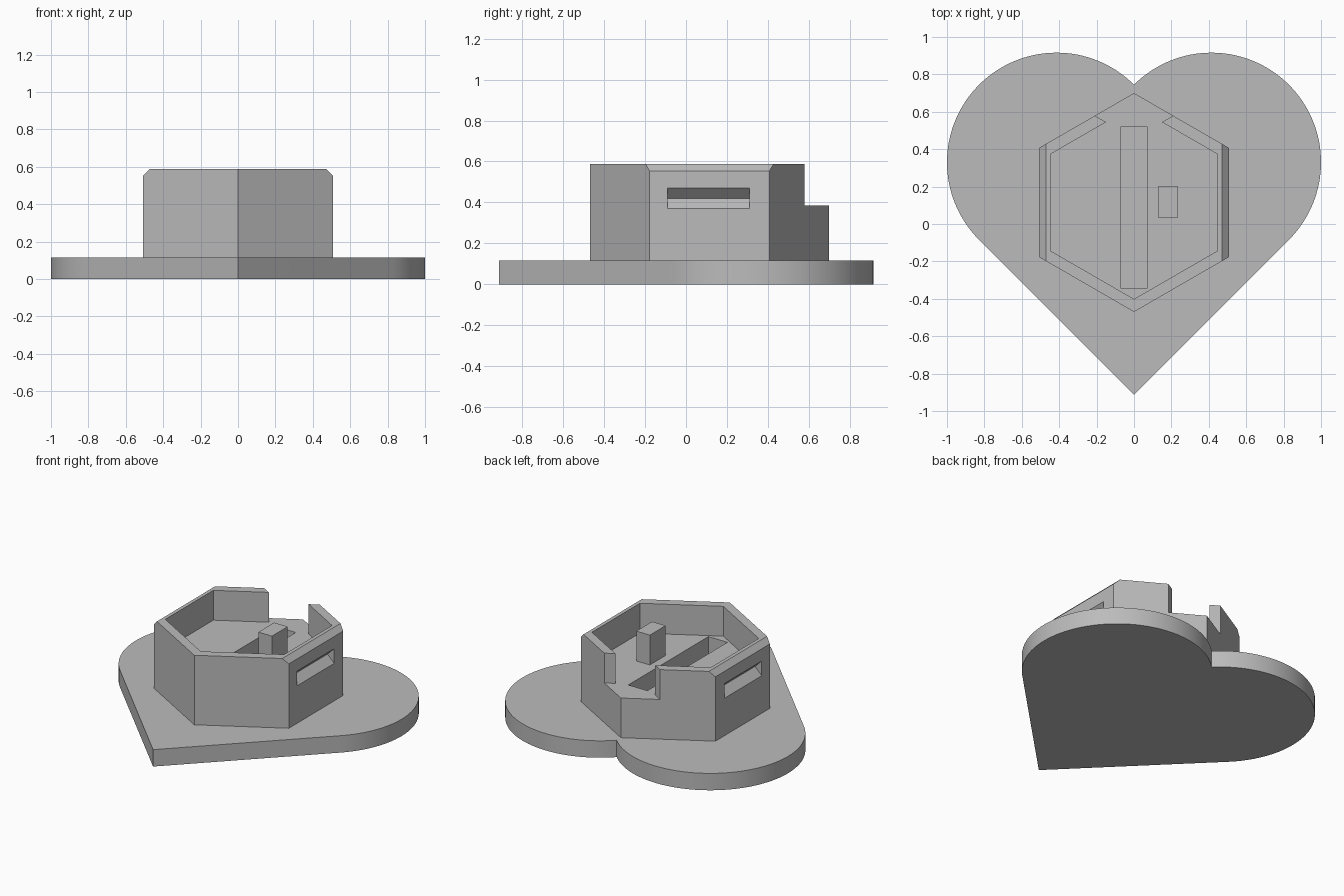
import bpy, bmesh, math

cube = bpy.data.objects.get("Cube")
if cube:
    bpy.data.objects.remove(cube, do_unlink=True)

BASE_TOP, FLOOR, TOP = 0.115, 0.385, 0.588
CENTRE_Y = 0.115

grey = bpy.data.materials.new("plain grey")
grey.use_nodes = True
grey.diffuse_color = (0.5, 0.5, 0.5, 1)
grey.node_tree.nodes["Principled BSDF"].inputs["Base Color"].default_value = (0.5, 0.5, 0.5, 1)


def prism(name, outline, z0, z1):
    """Extrude a flat xy outline from z0 up to z1."""
    bm = bmesh.new()
    face = bm.faces.new([bm.verts.new((x, y, z0)) for x, y in outline])
    new = bmesh.ops.extrude_face_region(bm, geom=[face])["geom"]
    bmesh.ops.translate(bm, vec=(0, 0, z1 - z0),
                        verts=[v for v in new if isinstance(v, bmesh.types.BMVert)])
    bmesh.ops.recalc_face_normals(bm, faces=bm.faces)
    mesh = bpy.data.meshes.new(name)
    bm.to_mesh(mesh)
    bm.free()
    mesh.materials.append(grey)
    obj = bpy.data.objects.new(name, mesh)
    bpy.context.collection.objects.link(obj)
    return obj


def rect(x0, x1, y0, y1):
    return [(x0, y0), (x1, y0), (x1, y1), (x0, y1)]


def hexagon(r):
    angles = [math.radians(30 + 60 * i) for i in range(6)]
    return [(r * math.cos(a), CENTRE_Y + r * math.sin(a)) for a in angles]


def activate(obj):
    bpy.ops.object.select_all(action="DESELECT")
    obj.select_set(True)
    bpy.context.view_layer.objects.active = obj


def cut(obj, cutter):
    cutter.hide_render = True
    mod = obj.modifiers.new("cut", "BOOLEAN")
    mod.operation, mod.solver, mod.object = "DIFFERENCE", "EXACT", cutter
    activate(obj)
    bpy.ops.object.modifier_apply(modifier=mod.name)
    bpy.data.objects.remove(cutter, do_unlink=True)


# Heart base: two round lobes running tangent into a right-angled point
R, CX, CY = 0.586, 0.414, 0.33
cleft = math.pi - math.acos(CX / R)
start = -math.pi / 4
steps = 64
lobe = []
for i in range(steps + 1):
    a = start + (cleft - start) * i / steps
    lobe.append((CX + R * math.cos(a), CY + R * math.sin(a)))
lobe[-1] = (0, lobe[-1][1])
mirrored = [(-x, y) for x, y in reversed(lobe[:-1])]
heart = prism("heart_base", [(0, CY - R * math.sqrt(2) - CX)] + lobe + mirrored, 0, BASE_TOP)
activate(heart)
bpy.ops.object.shade_smooth_by_angle(angle=math.radians(30))

# Hexagonal housing with the two side rims chamfered
housing = prism("hex_housing", hexagon(0.585), BASE_TOP - 0.02, TOP)
bm = bmesh.new()
bm.from_mesh(housing.data)
rims = [e for e in bm.edges
        if all(v.co.z > TOP - 0.01 for v in e.verts)
        and abs(e.verts[0].co.x + e.verts[1].co.x) > 0.9]
bmesh.ops.bevel(bm, geom=rims, offset=0.035, segments=1, affect="EDGES")
bm.to_mesh(housing.data)
bm.free()

# Hollow tray, rear opening and long floor slot
cut(housing, prism("tray_cutter", hexagon(0.516), FLOOR, 1))
cut(housing, prism("rear_opening_cutter", [(0, 0.458), (0.6, 0.805), (-0.6, 0.805)], FLOOR, 1))
cut(housing, prism("slot_cutter", rect(-0.072, 0.072, -0.343, 0.518), FLOOR - 0.12, 0.45))

# V-shaped grip grooves in both sides
for side in (-1, 1):
    half = 0.05 * math.sqrt(2) / 2
    groove = prism("groove_cutter", rect(-half, half, -0.2, 0.2), -half, half)
    groove.rotation_euler.y = math.pi / 4
    groove.location = (side * 0.5066, 0.11, 0.42)
    bpy.context.view_layer.update()
    cut(housing, groove)

# Small upright post beside the slot
prism("post", rect(0.13, 0.232, 0.033, 0.203), FLOOR - 0.01, TOP)
